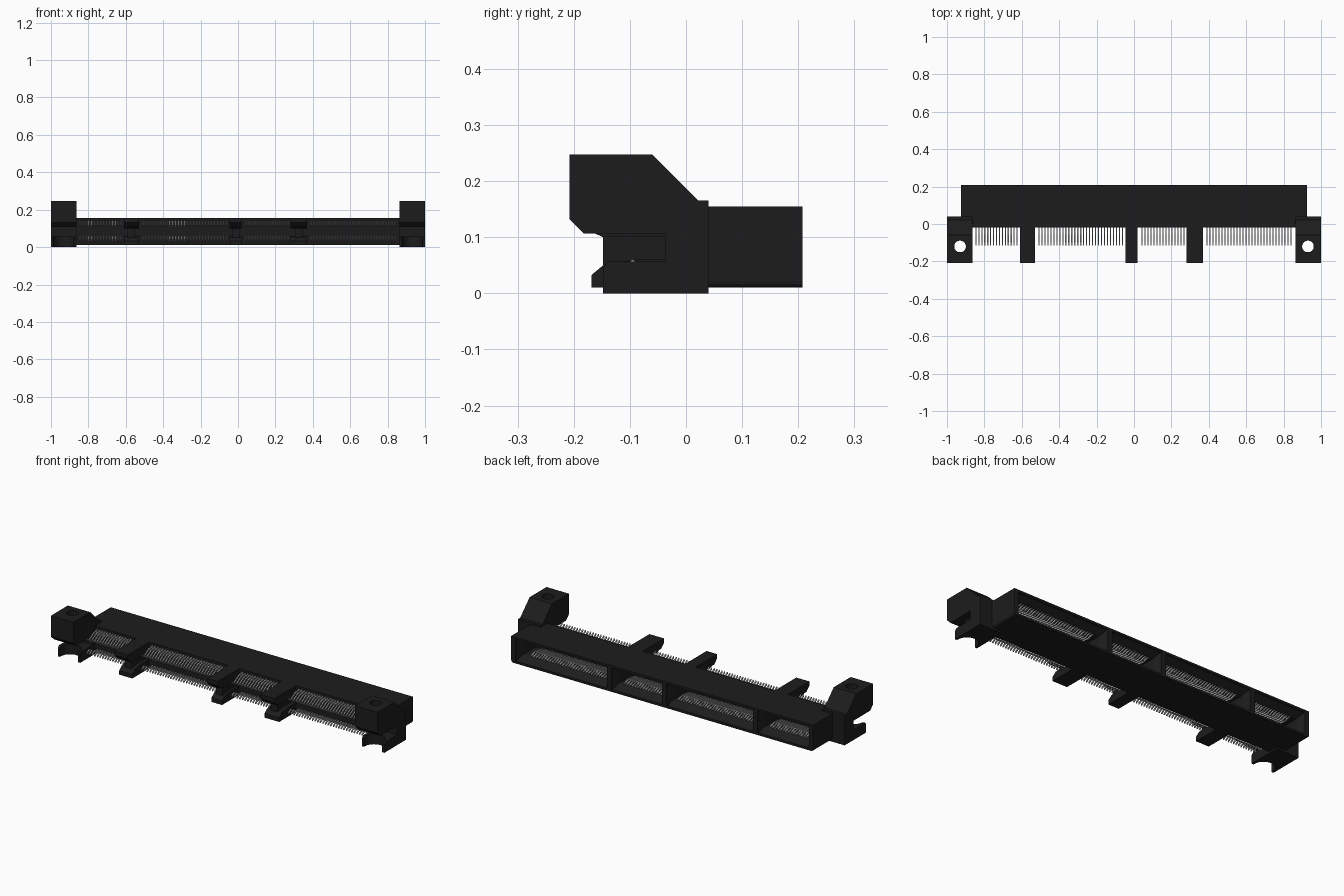
import bpy, bmesh, math

if "Cube" in bpy.data.objects:
    bpy.data.objects.remove(bpy.data.objects["Cube"])


def material(name, v):
    m = bpy.data.materials.new(name)
    m.diffuse_color = (v, v, v, 1)
    m.use_nodes = True
    m.node_tree.nodes["Principled BSDF"].inputs["Base Color"].default_value = m.diffuse_color
    return m


BLACK = material("black_plastic", 0.012)
METAL = material("light_metal", 0.5)


def finish(name, bm, mat):
    bmesh.ops.recalc_face_normals(bm, faces=bm.faces[:])
    me = bpy.data.meshes.new(name)
    bm.to_mesh(me)
    bm.free()
    me.materials.append(mat)
    ob = bpy.data.objects.new(name, me)
    bpy.context.collection.objects.link(ob)
    return ob


def add_prism(bm, pts, x0, x1):
    """Extrude a (y, z) outline from x0 to x1."""
    a = [bm.verts.new((x0, y, z)) for y, z in pts]
    b = [bm.verts.new((x1, y, z)) for y, z in pts]
    bm.faces.new(a)
    bm.faces.new(b[::-1])
    n = len(pts)
    for i in range(n):
        j = (i + 1) % n
        bm.faces.new((a[i], b[i], b[j], a[j]))


def prism(name, pts, x0, x1, mat=BLACK):
    bm = bmesh.new()
    add_prism(bm, pts, x0, x1)
    return finish(name, bm, mat)


def rect(y0, y1, z0, z1):
    return [(y0, z0), (y1, z0), (y1, z1), (y0, z1)]


def cylinder(name, x, y, z0, z1, r):
    bm = bmesh.new()
    bmesh.ops.create_cone(bm, cap_ends=True, segments=32, radius1=r, radius2=r, depth=z1 - z0)
    bmesh.ops.translate(bm, verts=bm.verts[:], vec=(x, y, (z0 + z1) / 2))
    return finish(name, bm, BLACK)


def pocket(x0, x1):
    """Funnel-mouthed card pocket, lofted from the mouth inwards."""
    bm = bmesh.new()
    rings = []
    for y, inset, z0, z1 in ((0.22, 0, 0.022, 0.143), (0.195, 0, 0.022, 0.143),
                             (0.16, 0.014, 0.045, 0.121), (0.05, 0.014, 0.045, 0.121)):
        rings.append([bm.verts.new((x, y, z)) for x, z in
                      ((x0 + inset, z0), (x1 - inset, z0), (x1 - inset, z1), (x0 + inset, z1))])
    bm.faces.new(rings[0])
    bm.faces.new(rings[-1])
    for a, b in zip(rings, rings[1:]):
        for i in range(4):
            j = (i + 1) % 4
            bm.faces.new((a[i], a[j], b[j], b[i]))
    return finish("pocket_cutter", bm, BLACK)


def cut(ob, cutters):
    for c in cutters:
        mod = ob.modifiers.new("cut", 'BOOLEAN')
        mod.operation, mod.solver, mod.object = 'DIFFERENCE', 'EXACT', c
    bpy.context.view_layer.update()
    deps = bpy.context.evaluated_depsgraph_get()
    me = bpy.data.meshes.new_from_object(ob.evaluated_get(deps))
    ob.modifiers.clear()
    ob.data = me
    for c in cutters:
        bpy.data.objects.remove(c)


# Housing with rounded lower ends and four card pockets
bm = bmesh.new()
add_prism(bm, rect(-0.02, 0.208, 0.01, 0.155), -0.925, 0.925)
low = [e for e in bm.edges if all(v.co.z < 0.02 for v in e.verts)
       and abs(e.verts[0].co.x - e.verts[1].co.x) < 0.01]
bmesh.ops.bevel(bm, geom=low, offset=0.012, segments=3, affect='EDGES', profile=0.5)
housing = finish("housing", bm, BLACK)
ribs = [(-0.61, -0.53), (-0.045, 0.02), (0.28, 0.37)]
edges = [-0.9] + [v for a, b in ribs for v in ((a + b) / 2 - 0.014, (a + b) / 2 + 0.014)] + [0.9]
cut(housing, [pocket(edges[i], edges[i + 1]) for i in range(0, 8, 2)])

# Guide ribs: upper arm, lower hook and a narrow key between
arm = [(-0.018, 0.155), (-0.208, 0.155), (-0.208, 0.132), (-0.183, 0.107),
       (-0.163, 0.107), (-0.148, 0.1), (-0.018, 0.1)]
hook = [(-0.018, 0.01), (-0.168, 0.01), (-0.168, 0.033), (-0.145, 0.052), (-0.09, 0.06),
        (-0.018, 0.06)]
for i, (a, b) in enumerate(ribs):
    prism(f"rib_arm_{i}", arm, a, b)
    prism(f"rib_hook_{i}", hook, a, b)
    c = (a + b) / 2
    prism(f"rib_key_{i}", rect(-0.148, -0.018, 0.05, 0.105), c - 0.02, c + 0.02)

# Mounting ears with screw hole and forked foot
ear = [(-0.208, 0.247), (-0.06, 0.247), (0.022, 0.165), (0.04, 0.165), (0.04, 0), (-0.148, 0),
       (-0.148, 0.046), (-0.138, 0.057), (-0.037, 0.057), (-0.037, 0.107), (-0.183, 0.107),
       (-0.208, 0.132)]
for side, s in (("left", -1), ("right", 1)):
    x0, x1 = sorted((s * 0.863, s * 1.0))
    ob = prism(f"{side}_ear", ear, x0, x1)
    cut(ob, [cylinder("hole_cutter", s * 0.93, -0.12, 0.08, 0.3, 0.031),
             cylinder("fork_cutter", s * 0.931, -0.14, -0.05, 0.08, 0.056)])

# Contact pins: bent strips in an upper and a lower row
path = [(0.158, 0.118), (0.12, 0.106), (0.06, 0.115), (-0.022, 0.134), (-0.055, 0.13),
        (-0.095, 0.106), (-0.114, 0.118)]
t = 0.008
upper = path + [(y, z + t) for y, z in path[::-1]]
lower = [(y, 0.166 - z) for y, z in upper]
groups = [(-0.845, -0.625, 15), (-0.508, -0.062, 29), (0.042, 0.268, 15), (0.39, 0.84, 29)]
for name, outline in (("upper_pins", upper), ("lower_pins", lower)):
    bm = bmesh.new()
    for a, b, n in groups:
        for k in range(n):
            x = a + (b - a) * k / (n - 1)
            add_prism(bm, outline, x - 0.003, x + 0.003)
    finish(name, bm, METAL)
